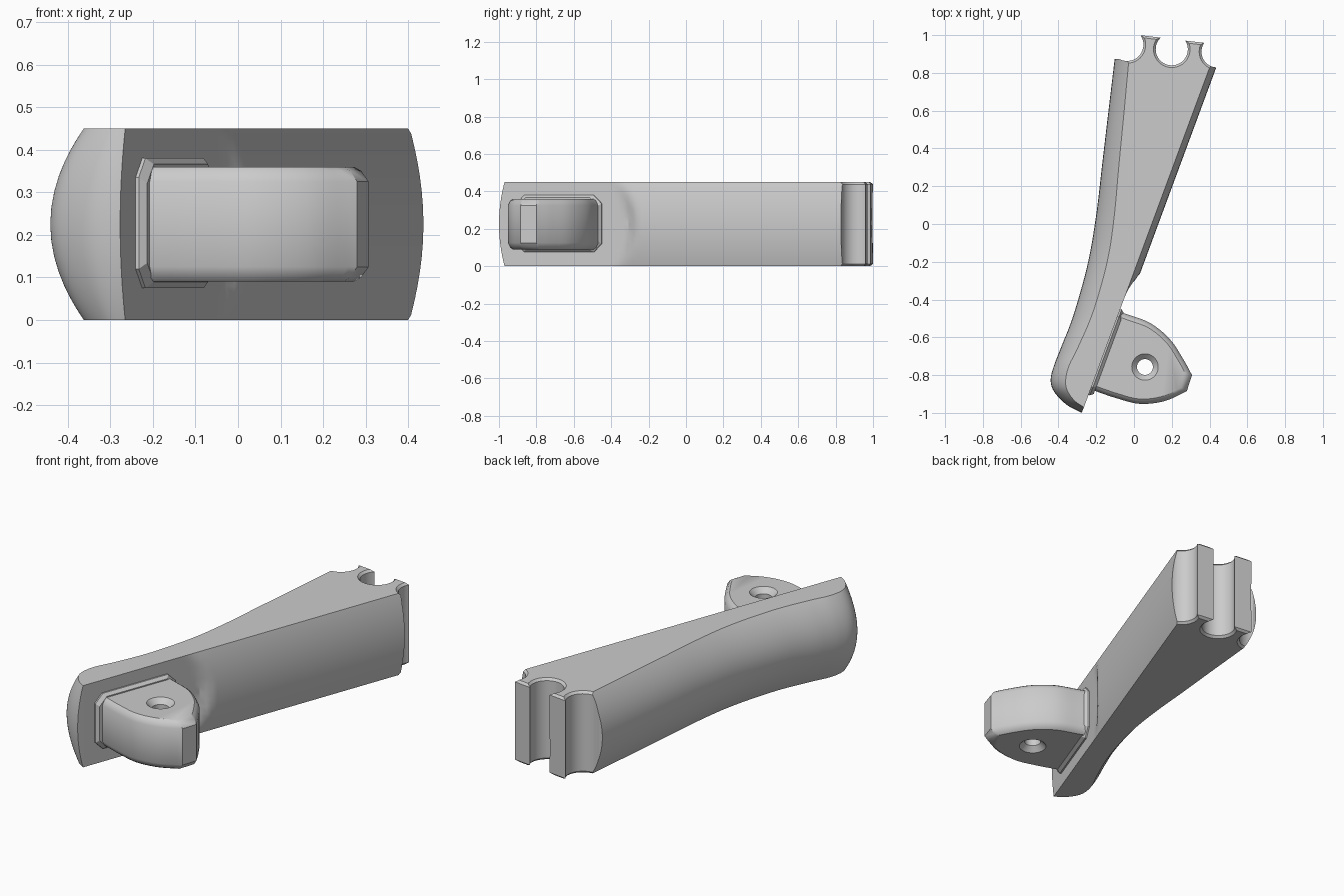
import bpy, bmesh, math
from mathutils import Vector

if "Cube" in bpy.data.objects:
    bpy.data.objects.remove(bpy.data.objects["Cube"], do_unlink=True)

H = 0.45                                   # height of the arm
LINE = Vector((0.347, 0.938))              # direction of the straight right side
NORMAL = Vector((0.938, -0.347))           # outward from the right side
START = Vector((-0.265, -0.97))

grey = bpy.data.materials.new("plain_grey")
grey.use_nodes = True
grey.diffuse_color = (0.6, 0.6, 0.6, 1)
grey.node_tree.nodes["Principled BSDF"].inputs["Base Color"].default_value = (0.6, 0.6, 0.6, 1)


def spline(points, steps):
    """Catmull-Rom curve through tuples of any length."""
    pts = [Vector(p) for p in points]
    pts = [pts[0] * 2 - pts[1]] + pts + [pts[-1] * 2 - pts[-2]]
    out = []
    for a, b, c, d in zip(pts, pts[1:], pts[2:], pts[3:]):
        for i in range(steps):
            t = i / steps
            out.append(0.5 * (2 * b + (c - a) * t + (2 * a - 5 * b + 4 * c - d) * t * t
                              + (3 * b - a - 3 * c + d) * t ** 3))
    return out + [pts[-2]]


def loft(name, rings):
    """Skin closed rings of equal length and cap both ends."""
    bm = bmesh.new()
    vs = [[bm.verts.new(p) for p in ring] for ring in rings]
    n = len(rings[0])
    for a, b in zip(vs, vs[1:]):
        for i in range(n):
            j = (i + 1) % n
            bm.faces.new((a[i], a[j], b[j], b[i]))
    for cap, ring in ((vs[0], rings[0]), (vs[-1], rings[-1])):
        if len({tuple(round(c, 5) for c in p) for p in ring}) == n:
            bm.faces.new(cap)
    bmesh.ops.remove_doubles(bm, verts=bm.verts, dist=1e-5)
    bmesh.ops.recalc_face_normals(bm, faces=bm.faces)
    mesh = bpy.data.meshes.new(name)
    bm.to_mesh(mesh)
    bm.free()
    ob = bpy.data.objects.new(name, mesh)
    bpy.context.collection.objects.link(ob)
    mesh.materials.append(grey)
    return ob


def flared_cutter(x, y, r, flare, z0, z1):
    """Upright cylinder that widens through both rims."""
    prof = [(r + 2 * flare, z0 - flare), (r, z0 + flare), (r, z1 - flare), (r + 2 * flare, z1 + flare)]
    angles = [math.tau * i / 48 for i in range(48)]
    return loft("cutter", [[(x + q * math.cos(a), y + q * math.sin(a), z) for a in angles] for q, z in prof])


def cut(ob, cutter):
    cutter.hide_render = True
    mod = ob.modifiers.new("cut", 'BOOLEAN')
    mod.operation = 'DIFFERENCE'
    mod.solver = 'EXACT'
    mod.object = cutter
    bpy.ops.object.select_all(action='DESELECT')
    bpy.context.view_layer.objects.active = ob
    ob.select_set(True)
    bpy.ops.object.modifier_apply(modifier=mod.name)
    bpy.data.objects.remove(cutter, do_unlink=True)


def smooth(ob, angle):
    bpy.ops.object.select_all(action='DESELECT')
    bpy.context.view_layer.objects.active = ob
    ob.select_set(True)
    bpy.ops.object.shade_smooth_by_angle(angle=math.radians(angle))


# Arm stations: left ridge x, y; left rim x, y; distance along the right side
stations = [
    (-0.088, 1.001, -0.013, 0.993, 2.035),
    (-0.101, 0.885, -0.026, 0.88, 1.93),
    (-0.135, 0.60, -0.053, 0.59, 1.65),
    (-0.168, 0.32, -0.080, 0.31, 1.36),
    (-0.200, 0.05, -0.106, 0.03, 1.07),
    (-0.245, -0.21, -0.142, -0.20, 0.82),
    (-0.320, -0.48, -0.215, -0.46, 0.54),
    (-0.385, -0.65, -0.295, -0.65, 0.34),
    (-0.422, -0.745, -0.342, -0.745, 0.23),
    (-0.440, -0.81, -0.360, -0.81, 0.16),
    (-0.436, -0.86, -0.360, -0.86, 0.11),
    (-0.410, -0.905, -0.343, -0.90, 0.07),
    (-0.352, -0.96, -0.310, -0.94, 0.03),
    (-0.277, -1.00, -0.265, -0.97, 0.0),
]
LEVELS = [math.cos(math.pi * i / 18) for i in range(19)]   # +1 top to -1 bottom


def arm_ring(st, last=False, dy=0.0, zscale=1.0):
    ox, oy, tx, ty, t = st
    ridge, rim, side = Vector((ox, oy)), Vector((tx, ty)), START + LINE * t
    left, right = [], []
    for u in LEVELS:
        f = 1 - u * u
        z = H / 2 * (1 + u * zscale)
        p = rim + (ridge - rim) * f
        # the bulge ends in a rounded step around the flat pad
        ramp = min(max((t - 0.62 - 0.09 * f) / 0.05, 0), 1)
        q = p if last else side + NORMAL * 0.033 * f * ramp
        left.append((p.x, p.y + dy, z))
        right.append((q.x, q.y + dy, z))
    return left + right[::-1]


path = spline(stations, 10)
rings = [arm_ring(path[0], dy=0.012, zscale=0.95)]
rings += [arm_ring(s) for s in path[:-1]] + [arm_ring(path[-1], last=True)]
arm = loft("arm", rings)

# Round grooves that leave two waisted teeth at the back end
for x, y, r in ((-0.037, 0.95, 0.087), (0.2, 0.925, 0.085), (0.44, 0.912, 0.083)):
    cut(arm, flared_cutter(x, y, r, 0.012, 0, H))
corner = [(-0.3, 0.878), (-0.04, 0.872), (-0.04, 1.2), (-0.3, 1.2)]
cut(arm, loft("cutter", [[(x, y, z) for x, y in corner] for z in (-0.1, H + 0.1)]))
smooth(arm, 28)

# Thin flange between arm and lug
def flange_ring(inset, depth):
    t0, t1, z0, z1, c = 0.07 + inset, 0.555 - inset, 0.075 + inset, 0.38 - inset, 0.045
    pts = [(t0 + c, z0), (t1 - c, z0), (t1, z0 + c), (t1, z1 - c),
           (t1 - c, z1), (t0 + c, z1), (t0, z1 - c), (t0, z0 + c)]
    return [(*(START + LINE * t + NORMAL * depth), z) for t, z in pts]


flange = loft("lug_flange", [flange_ring(0, -0.03), flange_ring(0, 0.008), flange_ring(0.014, 0.024)])
smooth(flange, 20)

# Lug: two bowed sides meeting at a blunt nose, rounded rims
back_side = spline([(-0.045, -0.475), (0.085, -0.524), (0.19, -0.61), (0.26, -0.714), (0.307, -0.80)], 5)
front_side = spline([(0.28, -0.884), (0.164, -0.937), (0.03, -0.952), (-0.10, -0.92), (-0.206, -0.884)], 5)
outline = back_side + front_side
outline = [outline[0] - NORMAL * 0.06] + outline + [outline[-1] - NORMAL * 0.06]
centre = Vector((0.02, -0.74))
rims = [(0.09, 0.88), (0.10, 0.94), (0.125, 1.0)]
rims += [(H - z, s) for z, s in reversed(rims)]
lug = loft("lug", [[(*(centre + (p - centre) * s), z) for p in outline] for z, s in rims])
cut(lug, flared_cutter(0.058, -0.757, 0.042, 0.028, 0.09, 0.36))
smooth(lug, 34)
